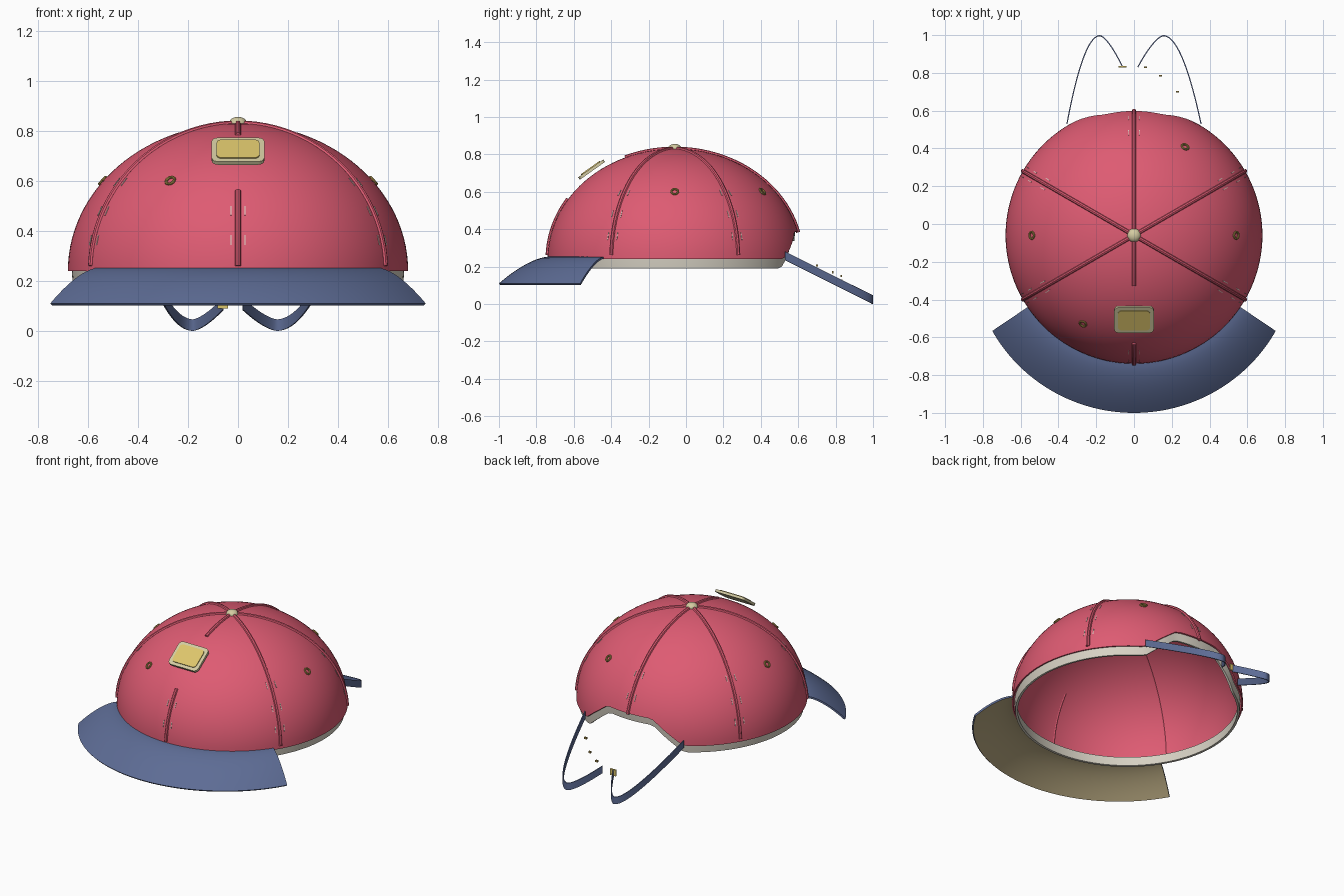
import bpy, bmesh
from math import sin, cos, pi, radians, sqrt, degrees
from mathutils import Matrix, Vector

if "Cube" in bpy.data.objects:
    bpy.data.objects.remove(bpy.data.objects["Cube"], do_unlink=True)

R, H, BASE, CY = 0.68, 0.59, 0.24, -0.06   # crown radius, height, rim level, centre
BACK, FRONT = 90, 270


def material(name, rgb):
    m = bpy.data.materials.new(name)
    m.use_nodes = True
    m.diffuse_color = (*rgb, 1)
    m.node_tree.nodes["Principled BSDF"].inputs["Base Color"].default_value = (*rgb, 1)
    return m


RED = material("red cloth", (0.73, 0.105, 0.17))
BLUE = material("blue cloth", (0.11, 0.15, 0.3))
TAN = material("tan lining", (0.45, 0.37, 0.205))
CREAM = material("cream band", (0.68, 0.64, 0.55))
BEIGE = material("pale brass", (0.66, 0.6, 0.36))
GOLD = material("gold", (0.73, 0.57, 0.15))
BRASS = material("dark brass", (0.4, 0.28, 0.07))


def finish(name, data, mats, matrix=None, thick=0, offset=-1):
    """Make an object, bake its solidify or curve, and smooth it."""
    obj = bpy.data.objects.new(name, data)
    bpy.context.collection.objects.link(obj)
    for m in mats:
        data.materials.append(m)
    if thick:
        s = obj.modifiers.new("thickness", "SOLIDIFY")
        s.thickness, s.offset, s.material_offset = thick, offset, len(mats) - 1
    bpy.context.view_layer.update()
    if thick or obj.type == "CURVE":
        deps = bpy.context.evaluated_depsgraph_get()
        mesh = bpy.data.meshes.new_from_object(obj.evaluated_get(deps))
        bpy.data.objects.remove(obj, do_unlink=True)
        obj = bpy.data.objects.new(name, mesh)
        bpy.context.collection.objects.link(obj)
    mesh = obj.data
    mesh.polygons.foreach_set("use_smooth", [True] * len(mesh.polygons))
    mesh.set_sharp_from_angle(angle=radians(35))
    if matrix:
        obj.matrix_world = matrix
    return obj


def from_bmesh(name, bm, mats, **kw):
    mesh = bpy.data.meshes.new(name)
    bm.to_mesh(mesh)
    bm.free()
    return finish(name, mesh, mats, **kw)


def sheet(name, rows, mats, closed=False, **kw):
    """Skin rows of points, facing away from the middle of the cap."""
    bm = bmesh.new()
    grid = [[bm.verts.new(p) for p in row] for row in rows]
    n = len(rows[0])
    for a, b in zip(grid, grid[1:]):
        for i in range(n if closed else n - 1):
            j = (i + 1) % n
            bm.faces.new((a[i], a[j], b[j], b[i]))
    bmesh.ops.remove_doubles(bm, verts=bm.verts, dist=1e-5)
    bm.normal_update()
    mid = Vector((0, CY, 0))
    if sum(f.normal.dot(f.calc_center_median() - mid) for f in bm.faces) < 0:
        bmesh.ops.reverse_faces(bm, faces=bm.faces)
    return from_bmesh(name, bm, mats, **kw)


def tube(name, points, radius, mat):
    c = bpy.data.curves.new(name, "CURVE")
    c.dimensions, c.bevel_depth, c.bevel_resolution, c.use_fill_caps = "3D", radius, 2, True
    s = c.splines.new("POLY")
    s.points.add(len(points) - 1)
    for p, q in zip(s.points, points):
        p.co = (*q, 1)
    return finish(name, c, [mat])


def crown(az, phi):
    """Point on the crown; azimuth and elevation in degrees."""
    a, e = radians(az), radians(phi)
    return Vector((R * cos(e) * cos(a), CY + R * cos(e) * sin(a), BASE + H * sin(e)))


def frame(az, phi, lift=0):
    """Placement on the crown: x sideways, y up the slope, z outward."""
    a, e = radians(az), radians(phi)
    n = Vector((cos(e) * cos(a) / R, cos(e) * sin(a) / R, sin(e) / H)).normalized()
    u = Vector((-sin(a), cos(a), 0))
    m = Matrix((u, n.cross(u), n)).transposed().to_4x4()
    m.translation = crown(az, phi) + n * lift
    return m


def notch(az):
    """Elevation of the lower edge, raised into an opening at the back."""
    return 14.5 * min(1, max(0, (31 - abs(az - BACK)) / 17))


# Crown shell and inner band
STEPS = 120
angles = [i * 360 / STEPS for i in range(STEPS)]
LEVELS = 28
sheet("crown", [[crown(a, notch(a) + (90 - notch(a)) * k / LEVELS) for a in angles]
                for k in range(LEVELS + 1)], [RED], closed=True, thick=0.008)


def band_point(az, drop):
    p = crown(az, notch(az))
    s = 0.978 - 0.15 * max(0, drop)
    return (p.x * s, CY + (p.y - CY) * s, p.z - drop)


sheet("sweatband", [[band_point(a, d) for a in angles] for d in (-0.01, 0.015, 0.05)],
      [CREAM], closed=True, thick=0.014)

# Curved brim with a lined underside
rows = []
for k in range(13):
    t = k / 12
    row = []
    for i in range(61):
        s = i / 30 - 1
        a = radians(FRONT + 56 * s)
        r = 0.675 + t * (0.265 - 0.035 * s * s)
        row.append((r * cos(a), CY + r * sin(a), 0.253 - 0.143 * t ** 1.6))
    rows.append(row)
sheet("brim", rows, [BLUE, TAN], thick=0.011)

# Raised seams; the front one is broken for the badge
spans = [(az, 2, 90) for az in (30, 150, 210, 330)]
spans += [(BACK, 14, 90), (FRONT, 2, 33), (FRONT, 67, 90)]
for az, low, high in spans:
    tube("seam", [crown(az, low + (high - low) * k / 24) for k in range(25)], 0.011, RED)

# Stitches beside the seams
for az in range(30, 390, 60):
    for phi in (12, 24, 37):
        if az % 360 == BACK and phi < 20 or az == FRONT and phi > 30:
            continue
        for side in (-1, 1):
            bm = bmesh.new()
            shift = degrees(side * 0.028 / (R * cos(radians(phi))))
            bmesh.ops.create_cube(bm, size=1, matrix=Matrix.Diagonal((0.004, 0.04, 0.004, 1)))
            from_bmesh("stitch", bm, [CREAM], matrix=frame(az + shift, phi))

# Eyelets
for az in (0, 60, 180, 240):
    ring = [(0.018 * cos(k * pi / 10), 0.018 * sin(k * pi / 10), 0) for k in range(21)]
    m = frame(az, 37.5, 0.003)
    tube("eyelet", [m @ Vector(p) for p in ring], 0.006, BRASS)

# Top button
bm = bmesh.new()
bmesh.ops.create_uvsphere(bm, u_segments=24, v_segments=12, radius=1)
from_bmesh("top_button", bm, [BEIGE],
           matrix=Matrix.Translation((0, CY, 0.83)) @ Matrix.Diagonal((0.036, 0.036, 0.026, 1)))


# Front badge: rounded plate with an inner panel
def rounded_plate(name, w, h, r, thick, mat, lift):
    bm = bmesh.new()
    verts = []
    for q, (sx, sy) in enumerate(((1, 1), (-1, 1), (-1, -1), (1, -1))):
        for k in range(6):
            a = (q + k / 5) * pi / 2
            verts.append(bm.verts.new((sx * (w / 2 - r) + r * cos(a),
                                       sy * (h / 2 - r) + r * sin(a), 0)))
    bm.faces.new(verts)
    return from_bmesh(name, bm, [mat], matrix=frame(FRONT, 50.8, lift), thick=thick, offset=1)


rounded_plate("badge_base", 0.21, 0.165, 0.025, 0.016, BEIGE, 0.018)
rounded_plate("badge_panel", 0.17, 0.125, 0.02, 0.005, GOLD, 0.034)

# Two back straps, each bowing out and returning towards the middle
for name, start, peak, end in (("left_strap", 0.355, 0.155, 0.02),
                               ("right_strap", -0.355, -0.18, -0.06)):
    path = []
    for k in range(41):
        x = start + (end - start) * k / 40
        if abs(x) > abs(peak):
            y = 0.997 - 0.467 * ((x - peak) / (start - peak)) ** 2
        else:
            y = 0.997 - 0.167 * (abs((x - peak) / (end - peak))) ** 1.5
        path.append((x, y))
    sheet(name, [[(x, y, 0.28 + dz - 0.5 * (y - 0.53)) for x, y in path]
                 for dz in (0, -0.046)], [BLUE], thick=0.006, offset=0)

# Strap buckle and small studs
for name, x, y, z, w, h in (("buckle", -0.06, 0.832, 0.11, 0.042, 0.04),
                            ("stud", 0.06, 0.83, 0.15, 0.016, 0.012),
                            ("stud", 0.14, 0.785, 0.17, 0.016, 0.012),
                            ("stud", 0.23, 0.7, 0.205, 0.016, 0.012)):
    bm = bmesh.new()
    bmesh.ops.create_cube(bm, size=1, matrix=Matrix.Diagonal((w, 0.009, h, 1)))
    from_bmesh(name, bm, [GOLD if name == "buckle" else BRASS], matrix=Matrix.Translation((x, y, z)))
